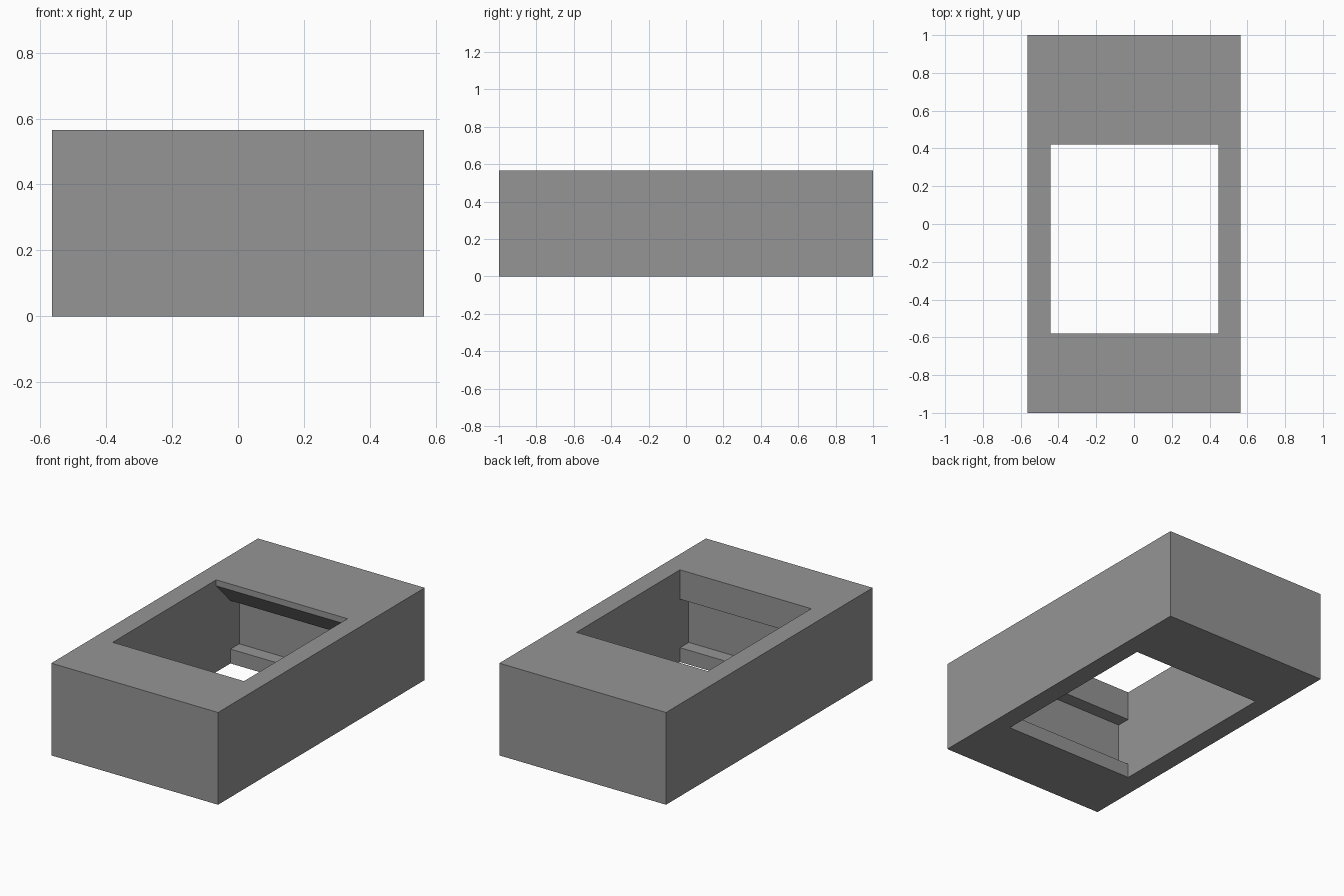
import bpy
import bmesh

if "Cube" in bpy.data.objects:
    bpy.data.objects.remove(bpy.data.objects["Cube"])

LENGTH, WIDTH, HEIGHT = 2.0, 1.13, 0.565
X_MIN, X_MAX = -0.443, 0.447      # sides of the opening
OVER = 0.1                        # cutter overshoot above and below

grey = bpy.data.materials.new("grey")
grey.diffuse_color = (0.3, 0.3, 0.3, 1)
grey.use_nodes = True
grey.node_tree.nodes["Principled BSDF"].inputs["Base Color"].default_value = grey.diffuse_color


def prism(name, profile, x0, x1):
    """Extrude a (y, z) profile along x."""
    bm = bmesh.new()
    face = bm.faces.new([bm.verts.new((x0, y, z)) for y, z in profile])
    ext = bmesh.ops.extrude_face_region(bm, geom=[face])
    moved = [v for v in ext["geom"] if isinstance(v, bmesh.types.BMVert)]
    bmesh.ops.translate(bm, verts=moved, vec=(x1 - x0, 0, 0))
    bmesh.ops.recalc_face_normals(bm, faces=bm.faces)
    mesh = bpy.data.meshes.new(name)
    bm.to_mesh(mesh)
    bm.free()
    mesh.materials.append(grey)
    obj = bpy.data.objects.new(name, mesh)
    bpy.context.collection.objects.link(obj)
    return obj


# Rectangular housing block
h = LENGTH / 2
housing = prism("socket_housing", [(-h, 0), (h, 0), (h, HEIGHT), (-h, HEIGHT)],
                -WIDTH / 2, WIDTH / 2)

# Through opening with a clip groove at each end and a sloped catch at the back
opening = [
    (-0.58, -OVER), (0.56, -OVER),
    (0.56, 0.088), (0.645, 0.088),      # back groove
    (0.645, 0.385), (0.56, 0.385),
    (0.422, 0.528), (0.422, HEIGHT + OVER),   # sloped catch and lip
    (-0.58, HEIGHT + OVER),
    (-0.58, 0.385), (-0.665, 0.385),    # front groove
    (-0.665, 0.088), (-0.58, 0.088),
]
cutter = prism("opening_cutter", opening, X_MIN, X_MAX)

# Cut the opening, then remove the cutter
cut = housing.modifiers.new("opening", "BOOLEAN")
cut.operation = "DIFFERENCE"
cut.solver = "EXACT"
cut.object = cutter
bpy.context.view_layer.objects.active = housing
housing.select_set(True)
bpy.ops.object.modifier_apply(modifier=cut.name)
bpy.data.objects.remove(cutter, do_unlink=True)
